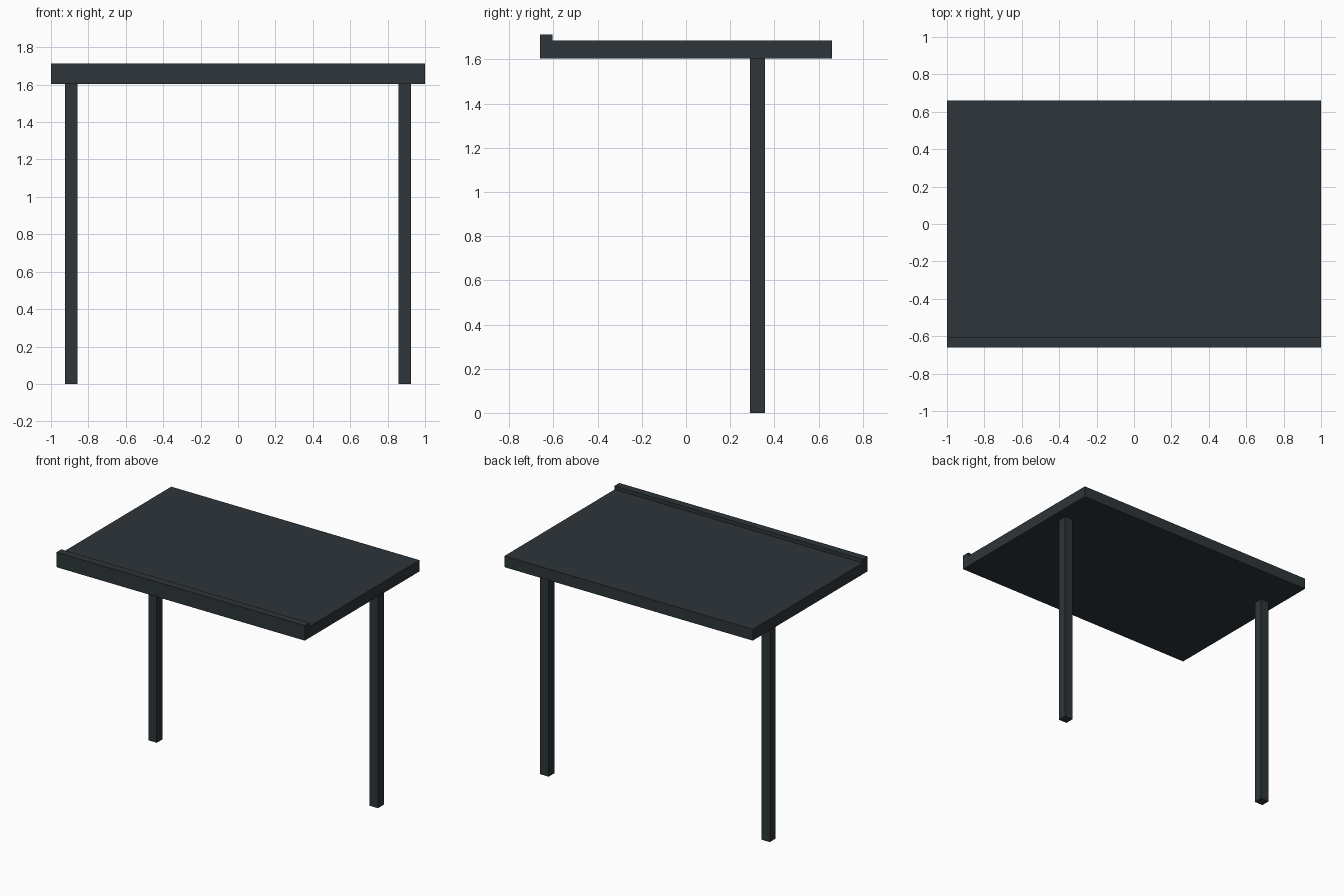
import bpy
import bmesh

if "Cube" in bpy.data.objects:
    bpy.data.objects.remove(bpy.data.objects["Cube"])

charcoal = bpy.data.materials.new("charcoal")
charcoal.diffuse_color = (0.027, 0.035, 0.042, 1.0)
charcoal.use_nodes = True
charcoal.node_tree.nodes["Principled BSDF"].inputs["Base Color"].default_value = charcoal.diffuse_color


def extrude_profile(name, points, offset):
    """Closed profile of 3D points, pushed along offset into a solid."""
    bm = bmesh.new()
    face = bm.faces.new([bm.verts.new(p) for p in points])
    result = bmesh.ops.extrude_face_region(bm, geom=[face])
    moved = [v for v in result["geom"] if isinstance(v, bmesh.types.BMVert)]
    bmesh.ops.translate(bm, verts=moved, vec=offset)
    bmesh.ops.recalc_face_normals(bm, faces=bm.faces)
    mesh = bpy.data.meshes.new(name)
    bm.to_mesh(mesh)
    bm.free()
    mesh.materials.append(charcoal)
    obj = bpy.data.objects.new(name, mesh)
    bpy.context.collection.objects.link(obj)
    return obj


BOTTOM, TOP, LIP_TOP = 1.603, 1.685, 1.712
DEPTH, LIP_BACK = 0.66, -0.605

# Flat top with a raised lip along the front edge
side = [(-DEPTH, BOTTOM), (DEPTH, BOTTOM), (DEPTH, TOP),
        (LIP_BACK, TOP), (LIP_BACK, LIP_TOP), (-DEPTH, LIP_TOP)]
extrude_profile("top_panel", [(-1, y, z) for y, z in side], (2, 0, 0))

# Two square posts towards the back
HALF, POST_X, POST_Y = 0.034, 0.891, 0.323
for label, sign in (("left", -1), ("right", 1)):
    x = sign * POST_X
    square = [(x + a * HALF, POST_Y + b * HALF, 0)
              for a, b in ((-1, -1), (1, -1), (1, 1), (-1, 1))]
    extrude_profile(label + "_post", square, (0, 0, BOTTOM))
